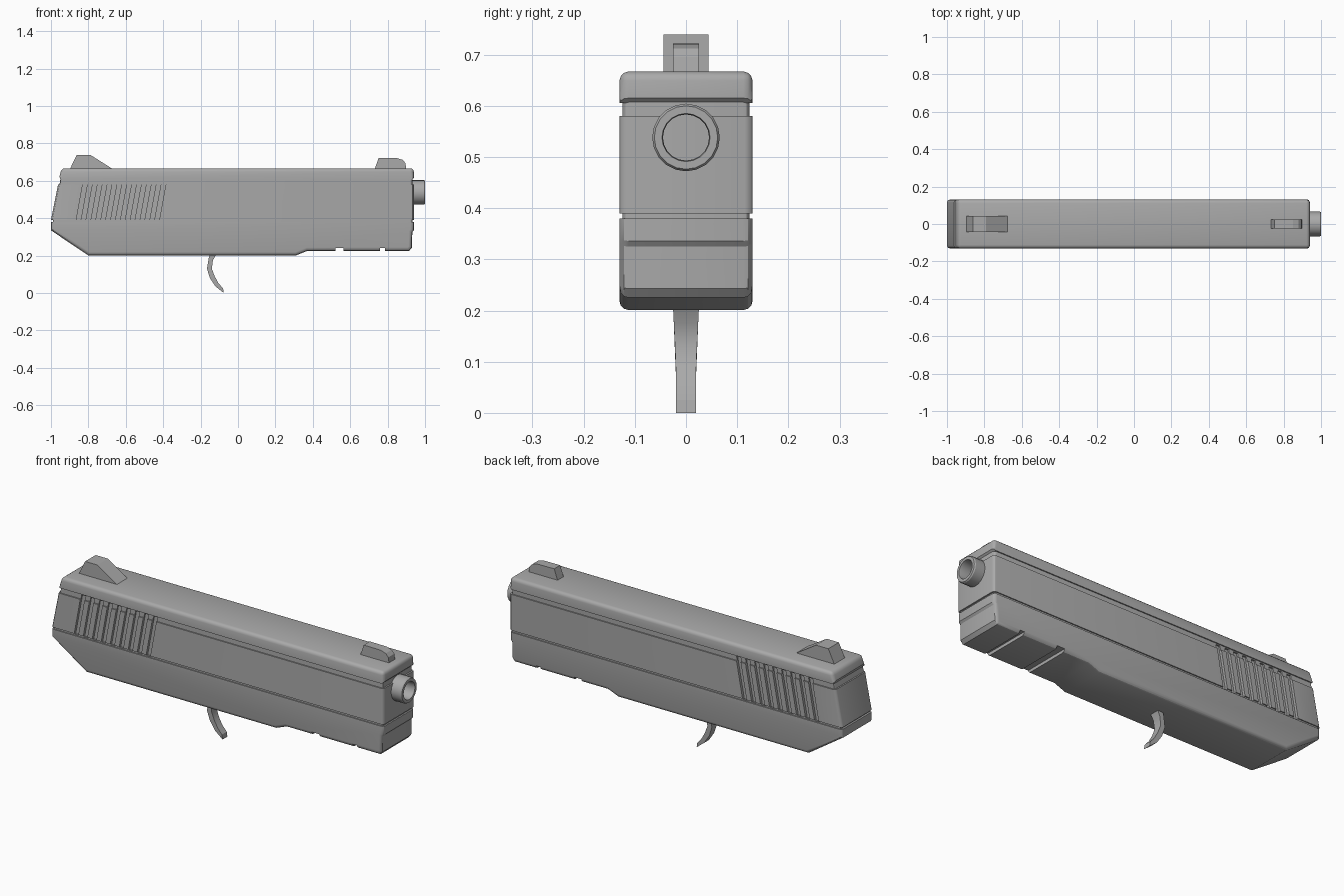
import bpy, bmesh, math

if "Cube" in bpy.data.objects:
    bpy.data.objects.remove(bpy.data.objects["Cube"])

# dark grey metal
metal = bpy.data.materials.new("dark_metal")
metal.diffuse_color = (0.4, 0.4, 0.4, 1)
metal.use_nodes = True
metal.node_tree.nodes["Principled BSDF"].inputs["Base Color"].default_value = metal.diffuse_color


def finish(bm, name, smooth=True):
    bmesh.ops.recalc_face_normals(bm, faces=bm.faces)
    me = bpy.data.meshes.new(name)
    bm.to_mesh(me)
    bm.free()
    me.materials.append(metal)
    ob = bpy.data.objects.new(name, me)
    bpy.context.collection.objects.link(ob)
    if smooth:
        bpy.ops.object.select_all(action='DESELECT')
        ob.select_set(True)
        bpy.context.view_layer.objects.active = ob
        bpy.ops.object.shade_smooth_by_angle(angle=math.radians(30))
    return ob


def plate(name, profile, half, round_edge=None, r=0.02, smooth=True, taper=None):
    """Extrude an (x, z) profile across y, rounding the edges chosen by round_edge."""
    bm = bmesh.new()
    f = bm.faces.new([bm.verts.new((x, -half, z)) for x, z in profile])
    ext = bmesh.ops.extrude_face_region(bm, geom=[f])
    for v in ext['geom']:
        if isinstance(v, bmesh.types.BMVert):
            v.co.y = half
    if taper:
        for v in bm.verts:
            v.co.y *= taper(v.co.z)
    if round_edge:
        es = [e for e in bm.edges if round_edge(e.verts[0].co, e.verts[1].co)]
        bmesh.ops.bevel(bm, geom=es, offset=r, segments=3, profile=0.5, affect='EDGES')
    return finish(bm, name, smooth)


def cut(target, cutters):
    for c in cutters:
        m = target.modifiers.new("cut", 'BOOLEAN')
        m.operation = 'DIFFERENCE'
        m.solver = 'EXACT'
        m.object = c
    bpy.context.view_layer.objects.active = target
    bpy.ops.object.select_all(action='DESELECT')
    target.select_set(True)
    for m in list(target.modifiers):
        bpy.ops.object.modifier_apply(modifier=m.name)
    for c in cutters:
        bpy.data.objects.remove(c)


def along(a, b):
    return abs(a.y - b.y) < 1e-4


def upright(a, b):
    return along(a, b) and abs(a.z - b.z) > 0.03 and min(abs(a.x), abs(b.x)) > 0.9


# top cap with rounded upper edges and a chamfered underside
plate("top_cap", [(-0.955, 0.622), (-0.95, 0.608), (0.93, 0.605), (0.94, 0.615),
                  (0.94, 0.667), (-0.943, 0.667)], 0.13,
      lambda a, b: (a.z > 0.66 and b.z > 0.66) or upright(a, b), 0.018)

# recessed band and core showing in the seams
core = plate("inner_core", [(-0.99, 0.36), (-0.99, 0.39), (-0.95, 0.605), (-0.94, 0.63),
                            (0.932, 0.63), (0.932, 0.36)], 0.124, upright, 0.012)

# main slide body
slide = plate("slide_body", [(-1.0, 0.39), (-0.962, 0.58), (0.94, 0.58), (0.94, 0.39)],
              0.13, upright, 0.015)

# lower frame with angled tail and stepped nose
frame = plate("lower_frame", [(-1.0, 0.38), (-1.0, 0.335), (-0.8, 0.201), (0.31, 0.201),
                              (0.37, 0.225), (0.915, 0.225), (0.93, 0.243), (0.932, 0.325),
                              (0.94, 0.336), (0.94, 0.38)], 0.13,
              lambda a, b: upright(a, b) or (along(a, b) and max(a.z, b.z) < 0.34), 0.018)

# rail slots under the nose
slots = [plate("slot_cutter", [(x0, 0.1), (x1, 0.1), (x1, 0.241), (x0, 0.241)], 0.3,
               smooth=False) for x0, x1 in ((0.52, 0.565), (0.76, 0.785))]
cut(frame, slots)

# slanted grip grooves on both sides of the slide and its recessed band
for target in (slide, core):
    cutters = []
    for i in range(9):
        x = -0.866 + i * 0.0525
        for s in (-1, 1):
            c = plate("groove_cutter", [(x, 0.385), (x + 0.024, 0.385), (x + 0.064, 0.602),
                                        (x + 0.04, 0.602)], 0.02, smooth=False)
            for v in c.data.vertices:
                v.co.y += s * 0.136
            cutters.append(c)
    cut(target, cutters)

# hollow muzzle: lathe a ring section around x
bm = bmesh.new()
section = [(0.9, 0.066), (0.994, 0.066), (1.0, 0.062), (1.0, 0.047), (0.99, 0.045),
           (0.94, 0.045), (0.94, 0.0)]
verts = [bm.verts.new((x, 0, 0.538 + r)) for x, r in section]
edges = [bm.edges.new(p) for p in zip(verts, verts[1:])]
bmesh.ops.spin(bm, geom=verts + edges, cent=(0, 0, 0.538), axis=(1, 0, 0),
               angle=math.tau, steps=20, use_duplicate=False)
bmesh.ops.remove_doubles(bm, verts=bm.verts, dist=1e-4)
finish(bm, "muzzle")

# rear and front sights
plate("rear_sight", [(-0.9, 0.66), (-0.862, 0.739), (-0.79, 0.739), (-0.665, 0.66)],
      0.044, smooth=False)
plate("front_sight", [(0.73, 0.66), (0.752, 0.722), (0.85, 0.721), (0.88, 0.712),
                      (0.895, 0.695), (0.9, 0.66)], 0.025, smooth=False)

# curved trigger, slightly wider at the top
plate("trigger", [(-0.145, 0.22), (-0.157, 0.185), (-0.166, 0.13), (-0.15, 0.08),
                  (-0.12, 0.035), (-0.076, 0.0), (-0.08, 0.025), (-0.104, 0.052),
                  (-0.125, 0.09), (-0.14, 0.13), (-0.134, 0.175), (-0.11, 0.22)], 0.02,
      taper=lambda z: 1.0 + 0.25 * max(0, z - 0.1) / 0.1)
